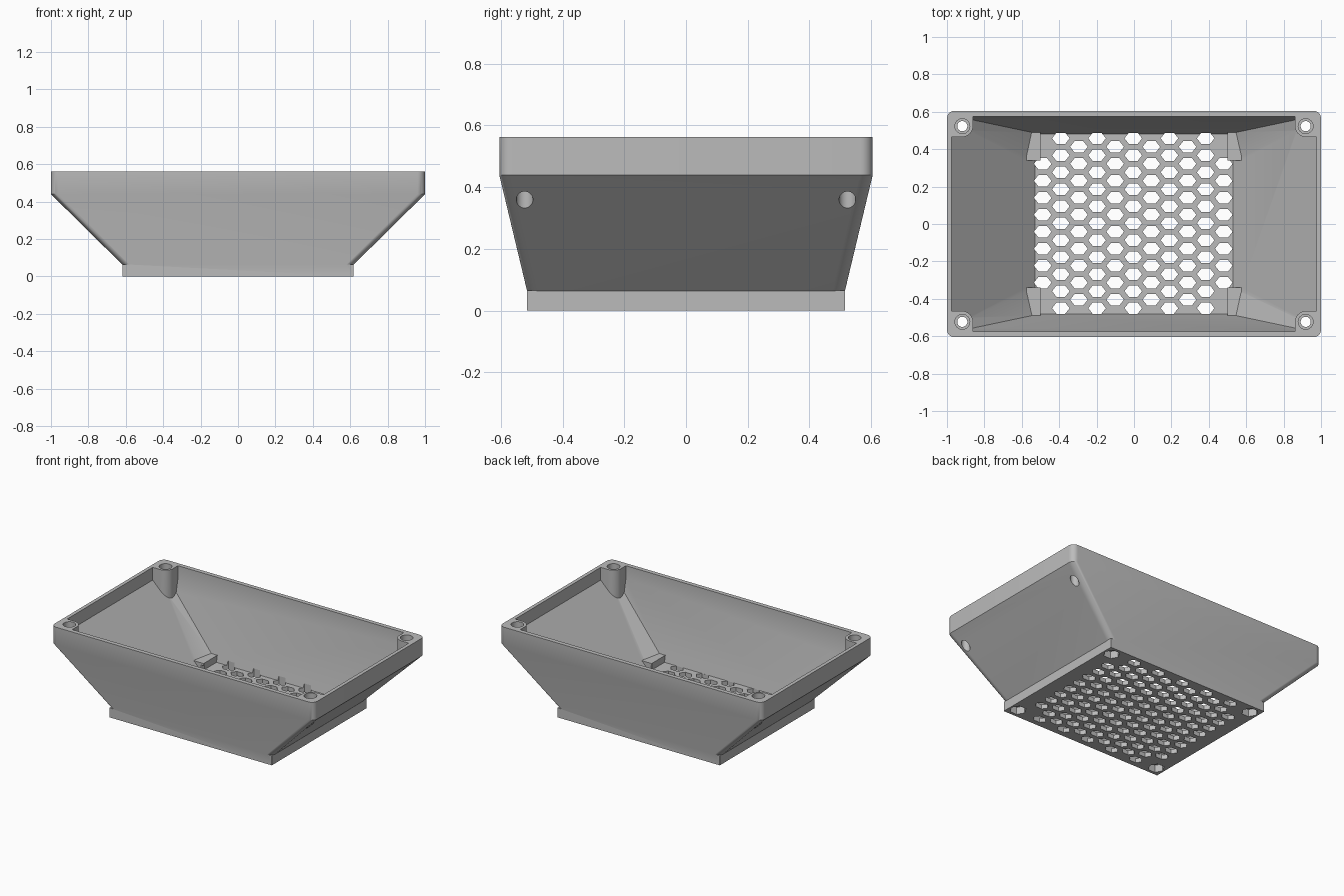
import bpy, bmesh, math

if "Cube" in bpy.data.objects:
    bpy.data.objects.remove(bpy.data.objects["Cube"])

grey = bpy.data.materials.new("matte grey")
grey.diffuse_color = (0.5, 0.5, 0.5, 1)
grey.use_nodes = True
grey.node_tree.nodes["Principled BSDF"].inputs["Base Color"].default_value = grey.diffuse_color


def rounded_rect(a, b, r, n=8):
    """Counter-clockwise outline with rounded corners."""
    pts = []
    for i, (sx, sy) in enumerate([(1, 1), (-1, 1), (-1, -1), (1, -1)]):
        for k in range(n + 1):
            t = math.pi / 2 * (i + k / n)
            pts.append((sx * (a - r) + r * math.cos(t), sy * (b - r) + r * math.sin(t)))
    return pts


def cut_rect(a, b, c, d):
    """Rectangle a x b whose corners are cut from (a, d) to (c, b)."""
    return [(a, d), (c, b), (-c, b), (-a, d), (-a, -d), (-c, -b), (c, -b), (a, -d)]


def ngon(x, y, rx, n, ry=None):
    ry = ry or rx
    return [(x + rx * math.cos(2 * math.pi * k / n), y + ry * math.sin(2 * math.pi * k / n))
            for k in range(n)]


def loft(bm, layers):
    """Closed solid through outlines given as (z, points)."""
    rings = [[bm.verts.new((x, y, z)) for x, y in pts] for z, pts in layers]
    n = len(rings[0])
    for lo, hi in zip(rings, rings[1:]):
        for k in range(n):
            bm.faces.new((lo[k], lo[(k + 1) % n], hi[(k + 1) % n], hi[k]))
    bm.faces.new(rings[0][::-1])
    bm.faces.new(rings[-1])


def solid(name, shapes):
    bm = bmesh.new()
    for layers in shapes:
        loft(bm, layers)
    bmesh.ops.recalc_face_normals(bm, faces=bm.faces)
    mesh = bpy.data.meshes.new(name)
    bm.to_mesh(mesh)
    bm.free()
    mesh.materials.append(grey)
    ob = bpy.data.objects.new(name, mesh)
    bpy.context.collection.objects.link(ob)
    return ob


def combine(target, tool, operation):
    mod = target.modifiers.new(operation, 'BOOLEAN')
    mod.operation, mod.solver, mod.object = operation, 'EXACT', tool
    bpy.ops.object.select_all(action='DESELECT')
    bpy.context.view_layer.objects.active = target
    target.select_set(True)
    bpy.ops.object.modifier_apply(modifier=mod.name)
    bpy.data.objects.remove(tool)


corners = [(sx, sy) for sx in (-1, 1) for sy in (-1, 1)]

# Flared outer body on a square-cornered foot
tray = solid("vented_tray", [[(0.06, rounded_rect(0.615, 0.514, 0.04)),
                              (0.44, rounded_rect(1.0, 0.605, 0.04)),
                              (0.5625, rounded_rect(1.0, 0.605, 0.04))]])
foot = solid("foot", [[(0, cut_rect(0.618, 0.515, 0.6175, 0.5145)),
                       (0.065, cut_rect(0.618, 0.515, 0.6175, 0.5145))]])
combine(tray, foot, 'UNION')

# Hollow, with corner ramps that narrow towards the rim
hollow = solid("hollow", [[(0.03, cut_rect(0.53, 0.48, 0.5, 0.34)),
                           (0.475, cut_rect(0.975, 0.575, 0.95, 0.55)),
                           (0.65, cut_rect(0.975, 0.575, 0.95, 0.55))]])

# Material left standing in the hollow: screw bosses and low corner blocks
bosses, blocks = [], []
for sx, sy in corners:
    boss = [(x + sx * 0.98, y + sy * 0.585) for x, y in rounded_rect(0.12, 0.12, 0.06)]
    bosses.append([(-0.1, boss), (0.8, boss)])
    block = [(x + sx * 0.575, y + sy * 0.435) for x, y in cut_rect(0.075, 0.095, 0.073, 0.093)]
    blocks.append([(-0.1, block), (0.075, block)])
combine(hollow, solid("bosses", bosses), 'DIFFERENCE')
combine(hollow, solid("corner_blocks", blocks), 'DIFFERENCE')
combine(tray, hollow, 'DIFFERENCE')

# Screw holes with a wider mouth, and hexagonal nut pockets underneath
holes, mouths, pockets = [], [], []
for sx, sy in corners:
    x, y = sx * 0.918, sy * 0.523
    holes.append([(0.1, ngon(x, y, 0.027, 32)), (0.7, ngon(x, y, 0.027, 32))])
    mouths.append([(0.49, ngon(x, y, 0.04, 32)), (0.7, ngon(x, y, 0.04, 32))])
    p = ngon(sx * 0.557, sy * 0.45, 0.052, 6)
    pockets.append([(-0.1, p), (0.05, p)])
combine(tray, solid("screw_holes", holes), 'DIFFERENCE')
combine(tray, solid("screw_mouths", mouths), 'DIFFERENCE')
combine(tray, solid("nut_pockets", pockets), 'DIFFERENCE')

# Staggered hexagonal vents through the floor
vents = []
for i in range(-5, 6):
    rows = 11 if i % 2 == 0 else (8 if abs(i) == 5 else 10)
    for j in range(rows):
        x = -0.004 + 0.0968 * i
        y = 0.004 + 0.0908 * (j - (rows - 1) / 2)
        h = ngon(x, y, 0.047, 6, 0.0345)
        vents.append([(-0.1, h), (0.06, h)])
combine(tray, solid("vents", vents), 'DIFFERENCE')

bpy.ops.object.select_all(action='DESELECT')
bpy.context.view_layer.objects.active = tray
tray.select_set(True)
bpy.ops.object.shade_smooth_by_angle(angle=math.radians(30))
